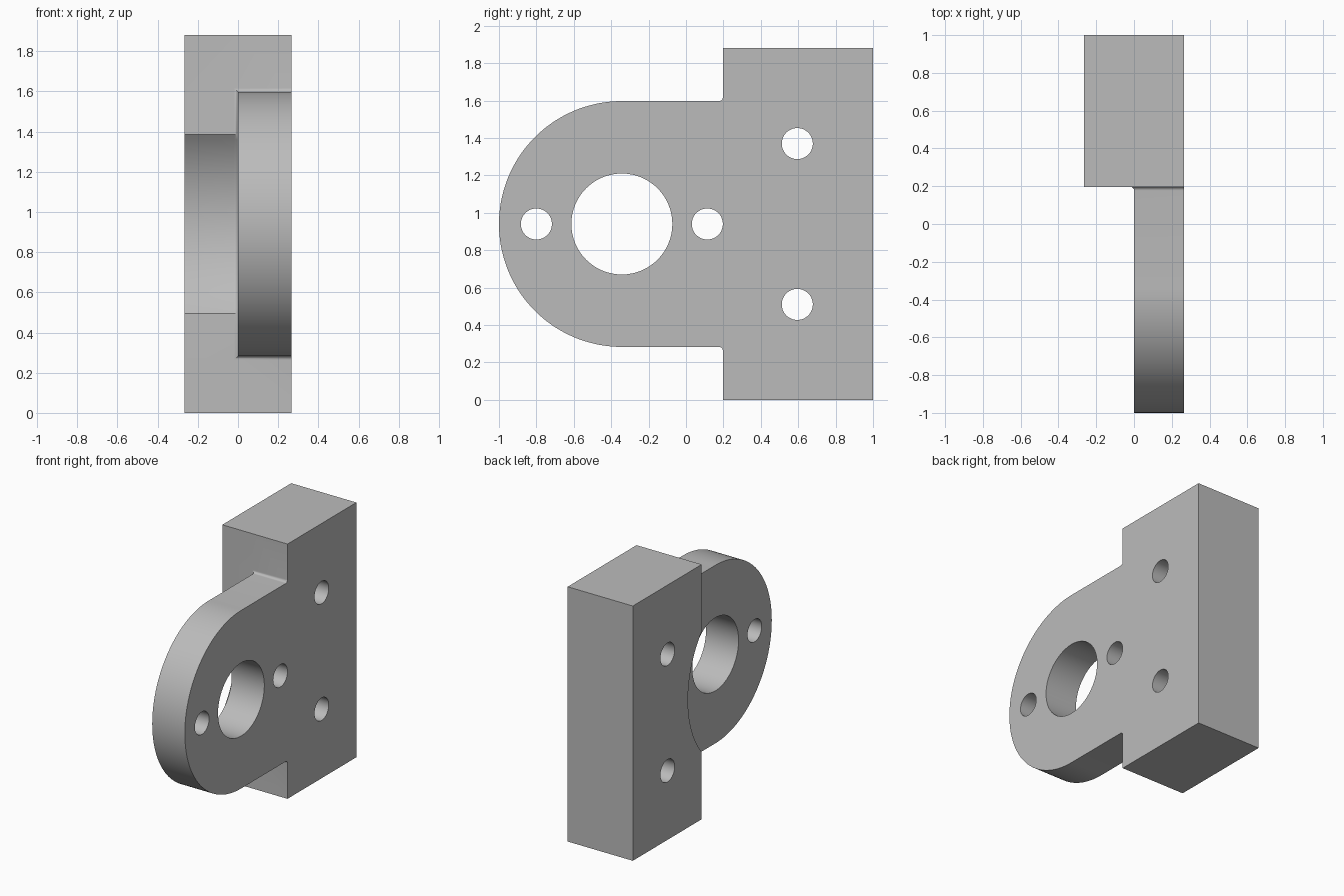
import bpy
import bmesh
from math import acos, cos, sin, pi, radians

default = bpy.data.objects.get("Cube")
if default:
    bpy.data.objects.remove(default, do_unlink=True)

# Main dimensions
HALF = 0.266                  # half thickness of the block
TOP, MID = 1.88, 0.94         # block height and centre height
FRONT, BACK = 0.197, 1.0      # block depth range
LOBE_R = 0.657                # rounded flange radius
HUB_Y = LOBE_R - 1.0          # flange centre
FILLET = 0.02
RECESS_R = 0.70

grey = bpy.data.materials.new("machined_grey")
grey.use_nodes = True
colour = (0.5, 0.5, 0.5, 1)
grey.diffuse_color = colour
grey.node_tree.nodes["Principled BSDF"].inputs["Base Color"].default_value = colour


def arc(cy, cz, r, start, end, n):
    return [(cy + r * cos(start + (end - start) * i / n),
             cz + r * sin(start + (end - start) * i / n)) for i in range(n + 1)]


def loft(name, sections):
    """Closed solid through (x, outline) sections, outlines given in y and z."""
    bm = bmesh.new()
    rings = [[bm.verts.new((x, y, z)) for y, z in outline] for x, outline in sections]
    for a, b in zip(rings, rings[1:]):
        for i in range(len(a)):
            j = (i + 1) % len(a)
            bm.faces.new((a[i], a[j], b[j], b[i]))
    bm.faces.new(rings[0])
    bm.faces.new(rings[-1])
    bmesh.ops.recalc_face_normals(bm, faces=bm.faces)
    mesh = bpy.data.meshes.new(name)
    bm.to_mesh(mesh)
    bm.free()
    mesh.materials.append(grey)
    obj = bpy.data.objects.new(name, mesh)
    bpy.context.collection.objects.link(obj)
    return obj


# Bracket body: block and rounded flange with filleted inner corners
corner_y = FRONT - FILLET
low, high = MID - LOBE_R, MID + LOBE_R
outline = [(BACK, 0), (BACK, TOP), (FRONT, TOP)]
outline += arc(corner_y, high + FILLET, FILLET, 0, -pi / 2, 8)
outline += arc(HUB_Y, MID, LOBE_R, pi / 2, 3 * pi / 2, 72)
outline += arc(corner_y, low - FILLET, FILLET, pi / 2, 0, 8)
outline += [(FRONT, 0)]
bracket = loft("bracket", [(-HALF, outline), (HALF, outline)])


# Relief behind the flange: straight face plus round clearance, filleted floor
def relief(inset):
    edge, r = FRONT - inset, RECESS_R - inset
    a = acos((edge - HUB_Y) / r)
    return ([(-1.3, -0.2), (edge, -0.2)] + arc(HUB_Y, MID, r, -a, a, 32)
            + [(edge, TOP + 0.2), (-1.3, TOP + 0.2)])


steps = [pi / 2 * i / 8 for i in range(9)]
sections = [(-HALF - 0.2, relief(0))]
sections += [(-FILLET * (1 - sin(t)), relief(FILLET * (1 - cos(t)))) for t in steps]
cutters = [loft("relief_cutter", sections)]

# Through holes: hub bore, two flange holes, two block holes
holes = [(HUB_Y, MID, 0.27), (HUB_Y - 0.457, MID, 0.083), (HUB_Y + 0.457, MID, 0.083),
         (0.595, MID + 0.43, 0.083), (0.595, MID - 0.43, 0.083)]
for y, z, r in holes:
    circle = arc(y, z, r, 0, 2 * pi, 64)[:-1]
    cutters.append(loft("hole_cutter", [(-HALF - 0.1, circle), (HALF + 0.1, circle)]))

# Cut, then remove the cutters
bpy.context.view_layer.objects.active = bracket
bracket.select_set(True)
for cutter in cutters:
    mod = bracket.modifiers.new("cut", 'BOOLEAN')
    mod.operation = 'DIFFERENCE'
    mod.solver = 'EXACT'
    mod.object = cutter
    cutter.hide_render = True
    bpy.ops.object.modifier_apply(modifier=mod.name)
    bpy.data.objects.remove(cutter, do_unlink=True)

bpy.ops.object.shade_smooth_by_angle(angle=radians(30))
